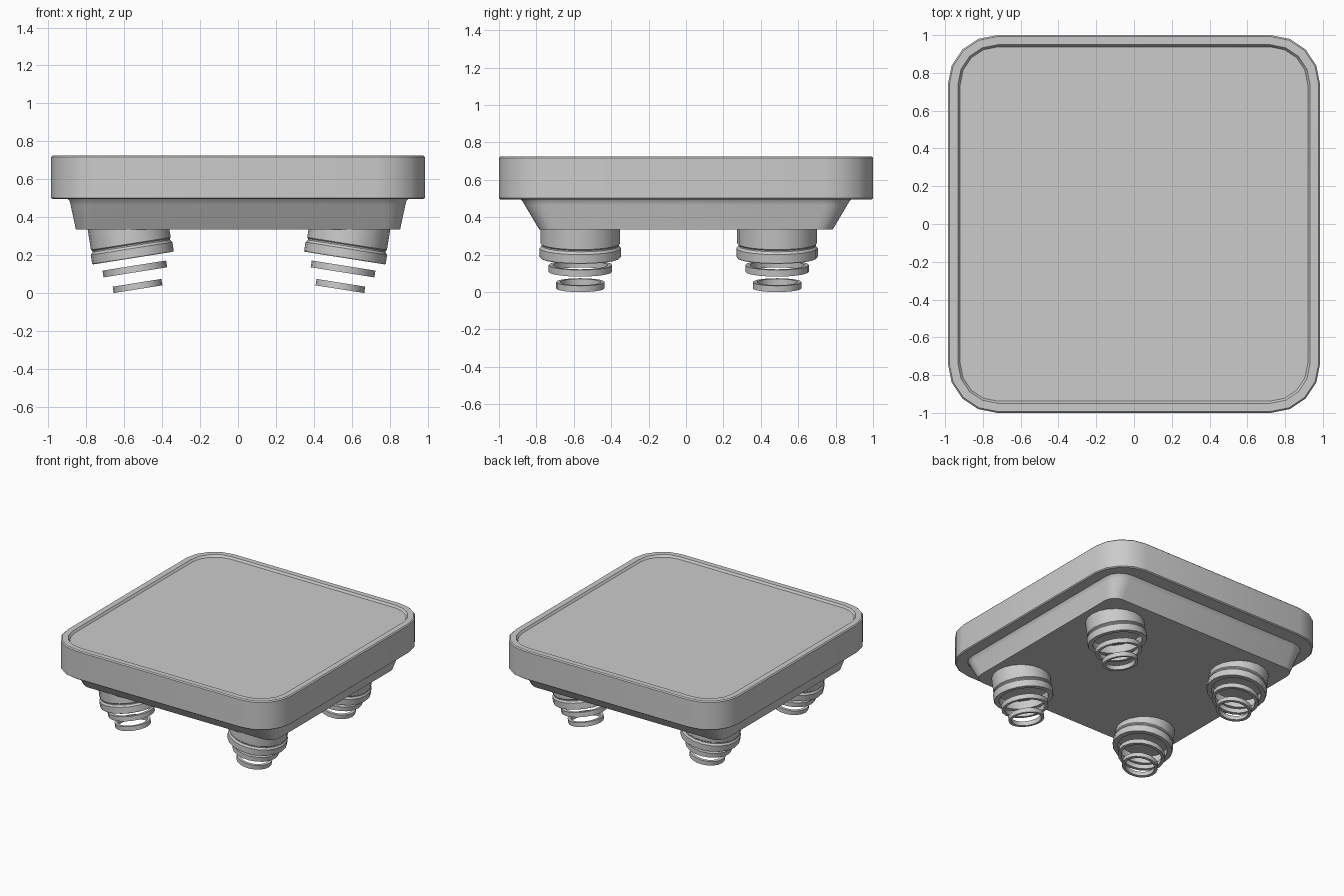
import bpy, bmesh
from math import pi, sin, cos, radians
from mathutils import Matrix, Vector

if "Cube" in bpy.data.objects:
    bpy.data.objects.remove(bpy.data.objects["Cube"])


def finish(name, bm, angle=30):
    bmesh.ops.recalc_face_normals(bm, faces=bm.faces)
    mesh = bpy.data.meshes.new(name)
    bm.to_mesh(mesh)
    bm.free()
    ob = bpy.data.objects.new(name, mesh)
    bpy.context.collection.objects.link(ob)
    bpy.ops.object.select_all(action='DESELECT')
    ob.select_set(True)
    bpy.context.view_layer.objects.active = ob
    bpy.ops.object.shade_smooth_by_angle(angle=radians(angle))
    return ob


def bridge(bm, loops, closed=False):
    n = len(loops[0])
    pairs = list(zip(loops, loops[1:]))
    if closed:
        pairs.append((loops[-1], loops[0]))
    for a, b in pairs:
        for i in range(n):
            j = (i + 1) % n
            bm.faces.new((a[i], a[j], b[j], b[i]))


def rounded_stack(name, sections, segs=4):
    """Loft rounded rectangles given as (half x, half y, corner radius, z)."""
    bm = bmesh.new()
    loops = []
    for hx, hy, r, z in sections:
        loop = []
        for q, (sx, sy) in enumerate(((1, 1), (-1, 1), (-1, -1), (1, -1))):
            for k in range(segs + 1):
                a = (q + k / segs) * pi / 2
                loop.append(bm.verts.new((sx * (hx - r) + r * cos(a),
                                          sy * (hy - r) + r * sin(a), z)))
        loops.append(loop)
    bridge(bm, loops)
    bm.faces.new(loops[0])
    bm.faces.new(loops[-1])
    return finish(name, bm)


def lathe(name, profile, matrix, closed=True, sides=20):
    """Revolve (radius, height) points about the leg axis."""
    bm = bmesh.new()
    loops = [[bm.verts.new((r * cos(2 * pi * i / sides), r * sin(2 * pi * i / sides), h))
              for i in range(sides)] for r, h in profile]
    bridge(bm, loops, closed)
    if not closed:
        bm.faces.new(loops[0])
        bm.faces.new(loops[-1])
    bmesh.ops.transform(bm, matrix=matrix, verts=bm.verts)
    return finish(name, bm)


def band(outer, wall, h0, h1):
    return [(outer, h0), (outer, h1), (outer - wall, h1), (outer - wall, h0)]


# Main slab with a shallow recessed top
rounded_stack("top_slab", [
    (0.977, 0.992, 0.252, 0.495), (0.985, 1.0, 0.26, 0.502),
    (0.985, 1.0, 0.26, 0.718), (0.977, 0.992, 0.252, 0.726),
    (0.932, 0.949, 0.21, 0.726), (0.920, 0.938, 0.20, 0.710)])

# Tapered tray under the slab
rounded_stack("under_tray", [
    (0.855, 0.785, 0.09, 0.335), (0.883, 0.862, 0.12, 0.465),
    (0.888, 0.874, 0.13, 0.485), (0.9, 0.89, 0.14, 0.5)])

# Four tilted feet: socket and collar, then two loose rings
for side, sx in (("left", -1), ("right", 1)):
    for end, y in (("front", -0.565), ("back", 0.487)):
        m = (Matrix.Translation(Vector((0.005 + sx * 0.535, y, 0.037)))
             @ Matrix.Rotation(radians(sx * 9), 4, 'Y'))
        tag = f"{side}_{end}"
        lathe(f"foot_socket_{tag}", [
            (0.18, 0.21), (0.18, 0.149), (0.214, 0.149), (0.218, 0.155),
            (0.218, 0.200), (0.207, 0.213), (0.207, 0.220), (0.213, 0.226),
            (0.213, 0.345)], m, closed=False)
        lathe(f"foot_middle_ring_{tag}", band(0.17, 0.024, 0.073, 0.109), m)
        lathe(f"foot_bottom_ring_{tag}", band(0.13, 0.022, -0.017, 0.017), m)
